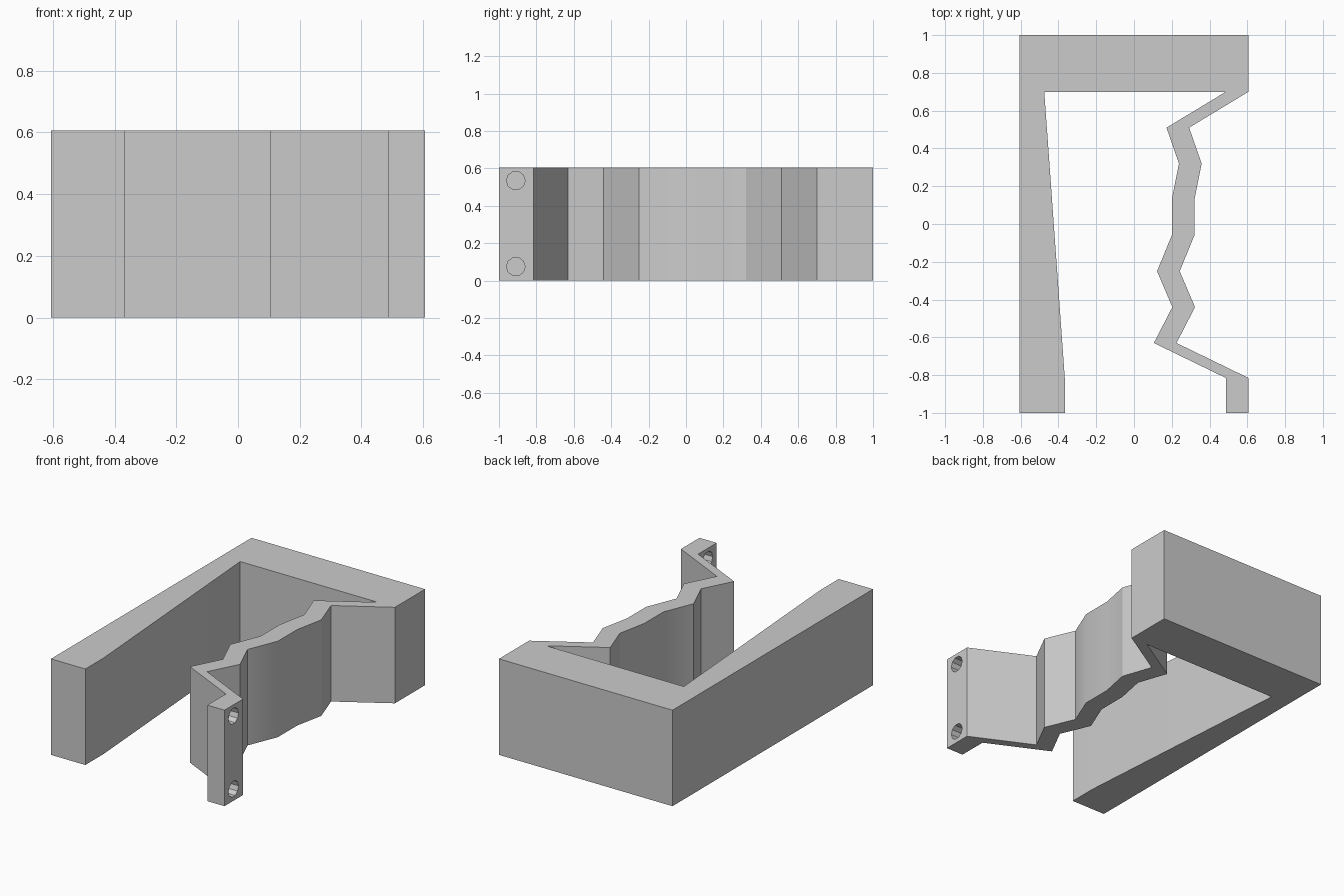
import bpy, bmesh, math

cube = bpy.data.objects.get("Cube")
if cube:
    bpy.data.objects.remove(cube, do_unlink=True)

HEIGHT = 0.606
SIDE = 0.606      # half width
WALL = 0.12       # thickness of the wavy strip along x

grey = bpy.data.materials.new("light grey")
grey.use_nodes = True
grey.diffuse_color = (0.6, 0.6, 0.6, 1)
grey.node_tree.nodes["Principled BSDF"].inputs["Base Color"].default_value = grey.diffuse_color


def extrude_profile(name, points, height):
    """Raise a closed plan outline from the ground into a solid."""
    bm = bmesh.new()
    face = bm.faces.new([bm.verts.new((x, y, 0)) for x, y in points])
    raised = bmesh.ops.extrude_face_region(bm, geom=[face])["geom"]
    bmesh.ops.translate(bm, vec=(0, 0, height),
                        verts=[v for v in raised if isinstance(v, bmesh.types.BMVert)])
    bmesh.ops.recalc_face_normals(bm, faces=bm.faces)
    mesh = bpy.data.meshes.new(name)
    bm.to_mesh(mesh)
    bm.free()
    mesh.materials.append(grey)
    obj = bpy.data.objects.new(name, mesh)
    bpy.context.collection.objects.link(obj)
    return obj


# Wavy strip ending in a straight mounting tab, from back to front
wave = [(SIDE - WALL, 0.70), (0.172, 0.51), (0.238, 0.32), (0.20, 0.13), (0.20, -0.06),
        (0.122, -0.25), (0.203, -0.44), (0.105, -0.63), (SIDE - WALL, -0.815), (SIDE - WALL, -1)]
outer_wave = [(x + WALL, y) for x, y in wave]

# Back block and tapered side arm, joined to the strip in one outline
block_and_arm = [(SIDE, 1), (-SIDE, 1), (-SIDE, -1), (-0.366, -1), (-0.366, -0.82), (-0.475, 0.70)]
bracket = extrude_profile("bracket", block_and_arm + wave + outer_wave[::-1], HEIGHT)

# Two screw holes through the tab
for i, z in enumerate((0.075, 0.535)):
    bpy.ops.mesh.primitive_cylinder_add(vertices=10, radius=0.05, depth=0.3,
                                        location=(SIDE - WALL / 2, -0.91, z),
                                        rotation=(0, math.pi / 2, 0))
    cutter = bpy.context.object
    cutter.name = f"screw_hole_cutter_{i + 1}"
    cutter.data.materials.append(grey)
    cutter.hide_render = True
    cut = bracket.modifiers.new(f"screw_hole_{i + 1}", 'BOOLEAN')
    cut.operation = 'DIFFERENCE'
    cut.solver = 'EXACT'
    cut.object = cutter
    bpy.context.view_layer.objects.active = bracket
    bpy.ops.object.modifier_apply(modifier=cut.name)
    bpy.data.objects.remove(cutter, do_unlink=True)

# Soften the shallow bends only
bpy.ops.object.select_all(action='DESELECT')
bracket.select_set(True)
bpy.context.view_layer.objects.active = bracket
bpy.ops.object.shade_smooth_by_angle(angle=math.radians(30))
